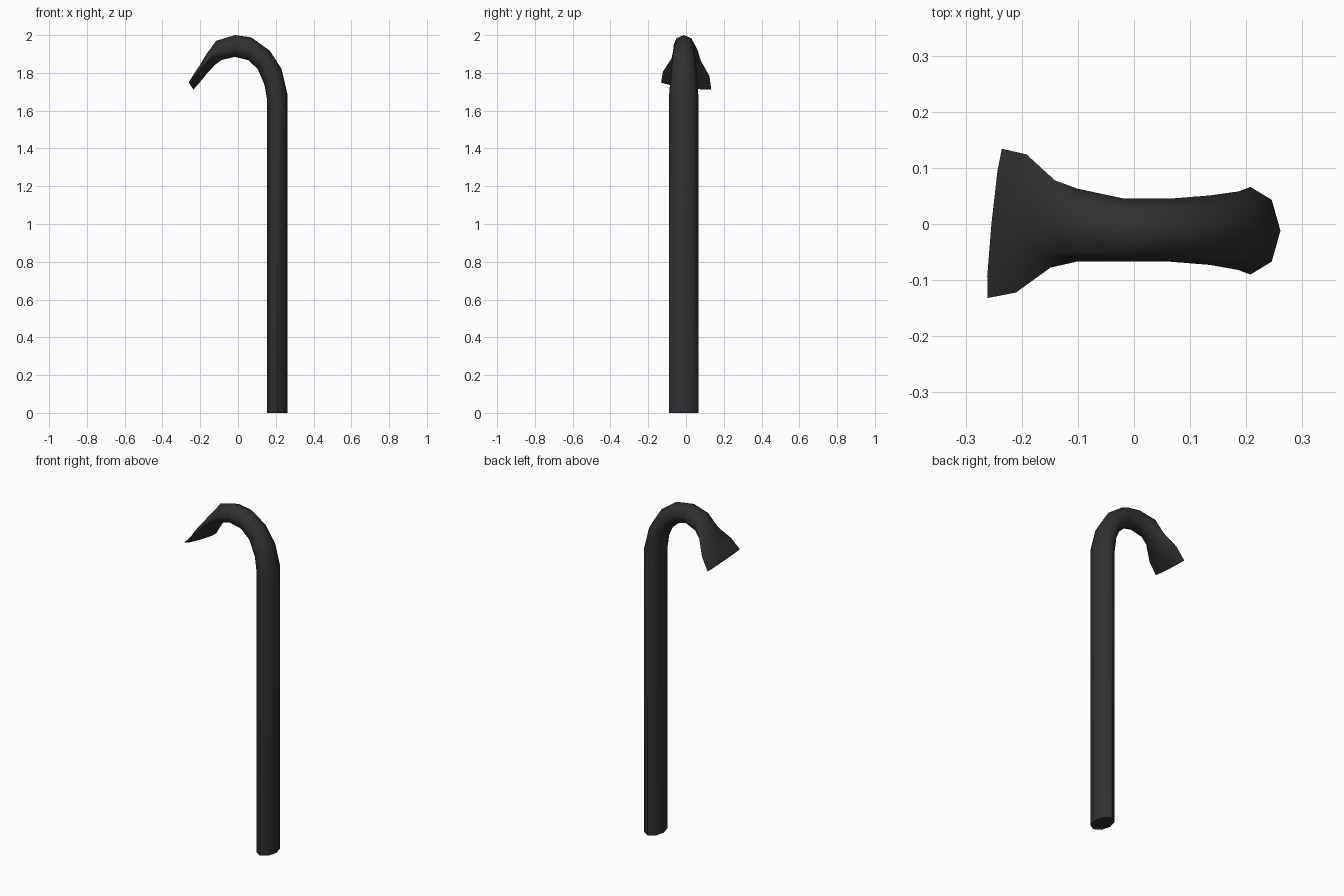
import bpy, bmesh, math
from mathutils import Vector

if "Cube" in bpy.data.objects:
    bpy.data.objects.remove(bpy.data.objects["Cube"])

SIDES = 8
# ring: outer x,z  inner x,z  half width  centre y  twist
RINGS = [
    (0.261, 0.00, 0.154, 0.00, 0.078, -0.012, 0),
    (0.261, 1.69, 0.154, 1.655, 0.078, -0.012, 0),
    (0.231, 1.82, 0.141, 1.735, 0.070, -0.012, 0),
    (0.168, 1.918, 0.105, 1.82, 0.062, -0.011, 0),
    (0.070, 1.988, 0.055, 1.867, 0.056, -0.011, 0),
    (-0.015, 2.00, -0.018, 1.885, 0.056, -0.011, 0),
    (-0.115, 1.97, -0.088, 1.868, 0.065, -0.002, 0.03),
    (-0.168, 1.898, -0.122, 1.842, 0.078, 0.0, 0.08),
    (-0.217, 1.815, -0.185, 1.775, 0.124, 0.001, 0.12),
    (-0.254, 1.738, -0.243, 1.722, 0.135, 0.001, 0.17),
]

# Octagonal bar lofted along the shaft, hook and flared claw
bm = bmesh.new()
loops = []
for ox, oz, ix, iz, w, cy, t in RINGS:
    half = Vector((ox - ix, 0, oz - iz)) / 2
    centre = Vector(((ox + ix) / 2, cy, (oz + iz) / 2))
    side = Vector((0, math.cos(t), 0)) - half.normalized() * math.sin(t)
    ring = []
    for k in range(SIDES):
        a = math.tau * k / SIDES
        ring.append(bm.verts.new(centre + half * math.cos(a) + side * w * math.sin(a)))
    loops.append(ring)
for lo, hi in zip(loops, loops[1:]):
    for k in range(SIDES):
        n = (k + 1) % SIDES
        bm.faces.new((lo[k], lo[n], hi[n], hi[k]))
# End caps
bm.faces.new(loops[0][::-1])
bm.faces.new(loops[-1])
bmesh.ops.recalc_face_normals(bm, faces=bm.faces)

mesh = bpy.data.meshes.new("crowbar")
bm.to_mesh(mesh)
bm.free()
bar = bpy.data.objects.new("crowbar", mesh)
bpy.context.collection.objects.link(bar)

# Dark iron
mat = bpy.data.materials.new("dark_iron")
mat.diffuse_color = (0.03, 0.03, 0.03, 1)
mat.use_nodes = True
mat.node_tree.nodes["Principled BSDF"].inputs["Base Color"].default_value = mat.diffuse_color
mesh.materials.append(mat)

bpy.context.view_layer.objects.active = bar
bar.select_set(True)
bpy.ops.object.shade_smooth_by_angle(angle=math.radians(60))
